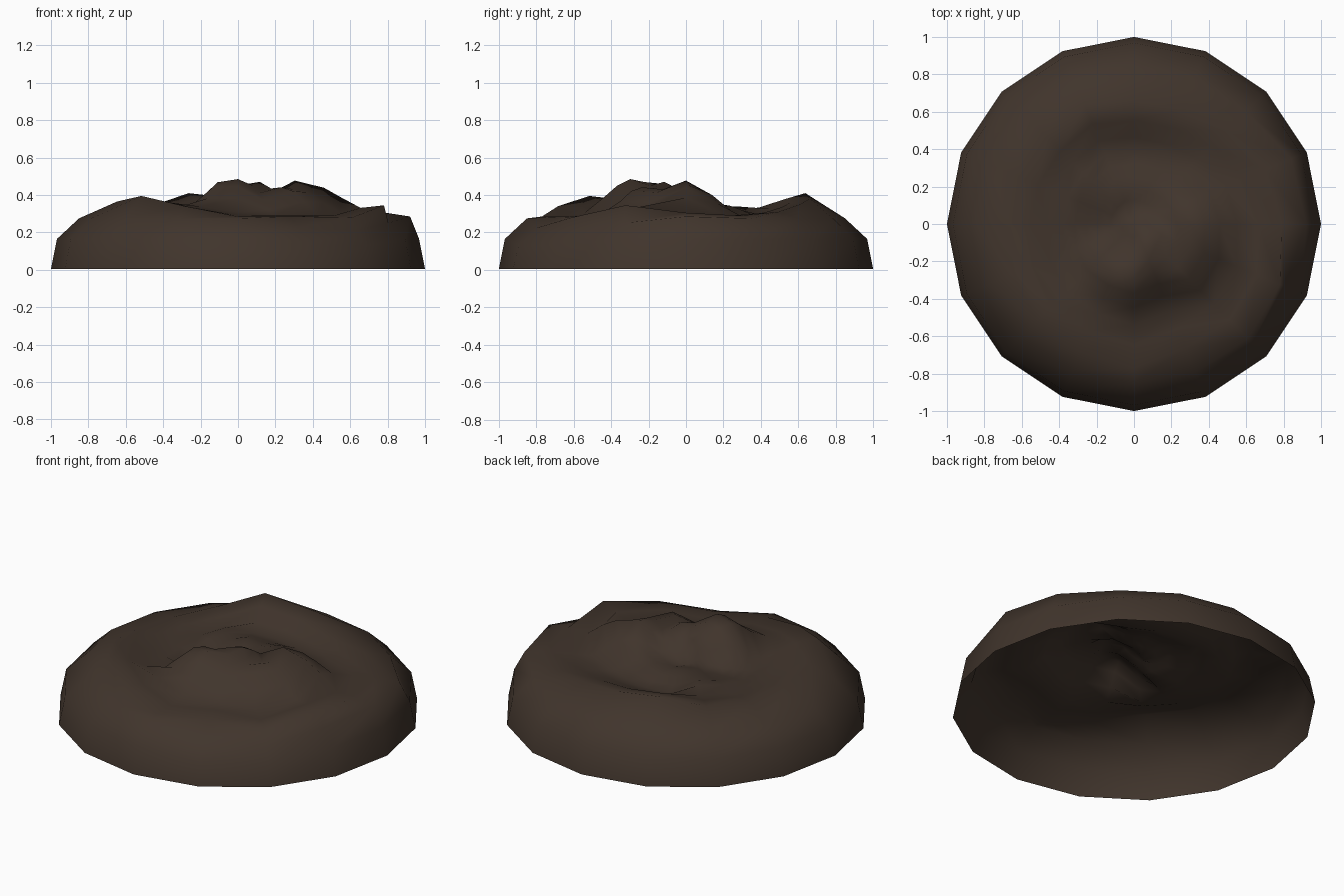
import bpy, bmesh, math

if "Cube" in bpy.data.objects:
    bpy.data.objects.remove(bpy.data.objects["Cube"])

N = 16
# crest of the rim every 22.5 degrees from +x: radius and height; the last three form the lip
CREST = [(.79, .305), (.76, .29), (.70, .31), (.66, .35), (.66, .38), (.69, .41), (.66, .34), (.66, .32),
         (.66, .335), (.70, .365), (.73, .395), (.74, .34), (.77, .285), (.72, .285), (.863, .28), (.845, .345)]
# shoulder below the crest, tucked in under the lip on the front right side
SHOULDER = {0: (.92, .285), 1: (.91, .275), 13: (.86, .225), 14: (.90, .21), 15: (.87, .25)}
# rings inside the crest: share of crest radius, share of crest height over the hollow
INNER = [(.84, .75), (.70, .3), (.58, .08), (.48, 0), (.385, 0), (.29, 0), (.19, 0), (.09, 0)]
FLOOR = .29
# lumps in the hollow: x, y, top, radius
LUMPS = [(-.04, -.28, .50, .25), (.10, -.13, .475, .25), (.32, .0, .48, .25), (.45, -.02, .445, .20),
         (.28, -.2, .46, .25), (-.28, .22, .35, .16), (-.08, .18, .35, .2), (.12, .16, .36, .2),
         (-.12, -.45, .36, .18)]


def hollow(x, y):
    z = FLOOR
    for lx, ly, top, rad in LUMPS:
        d = math.hypot(x - lx, y - ly) / rad
        if d < 1:
            z = max(z, FLOOR + (top - FLOOR) * (1 - d ** 1.5))
    return z


bm = bmesh.new()


def ring(point):
    """One loop of vertices; point(i) gives radius and height."""
    row = []
    for i in range(N):
        a = 2 * math.pi * i / N
        r, z = point(i)
        row.append(bm.verts.new((r * math.cos(a), r * math.sin(a), z)))
    return row


# outer wall, shoulder and crest
rows = [ring(lambda i: (1, .005)),
        ring(lambda i: (.968, .165 if i not in (13, 14) else .13)),
        ring(lambda i: SHOULDER.get(i, (.85, .275))),
        ring(lambda i: CREST[i])]
# hollow with lumps
for part, share in INNER:
    row = ring(lambda i: (CREST[i][0] * part, FLOOR + (CREST[i][1] - FLOOR) * share))
    for v in row:
        v.co.z = max(v.co.z, hollow(v.co.x, v.co.y))
    rows.append(row)
for lo, hi in zip(rows, rows[1:]):
    for i in range(N):
        j = (i + 1) % N
        bm.faces.new((lo[i], lo[j], hi[j], hi[i]))
top = bm.verts.new((0, 0, hollow(0, 0)))
for i in range(N):
    bm.faces.new((rows[-1][i], rows[-1][(i + 1) % N], top))
for f in bm.faces:
    f.smooth = True

# open-bottomed earth mound
mesh = bpy.data.meshes.new("earth_mound")
bm.to_mesh(mesh)
bm.free()
mound = bpy.data.objects.new("earth_mound", mesh)
bpy.context.collection.objects.link(mound)
mat = bpy.data.materials.new("dark brown earth")
mat.diffuse_color = (.052, .035, .025, 1)
mat.use_nodes = True
mat.node_tree.nodes["Principled BSDF"].inputs["Base Color"].default_value = mat.diffuse_color
mesh.materials.append(mat)
